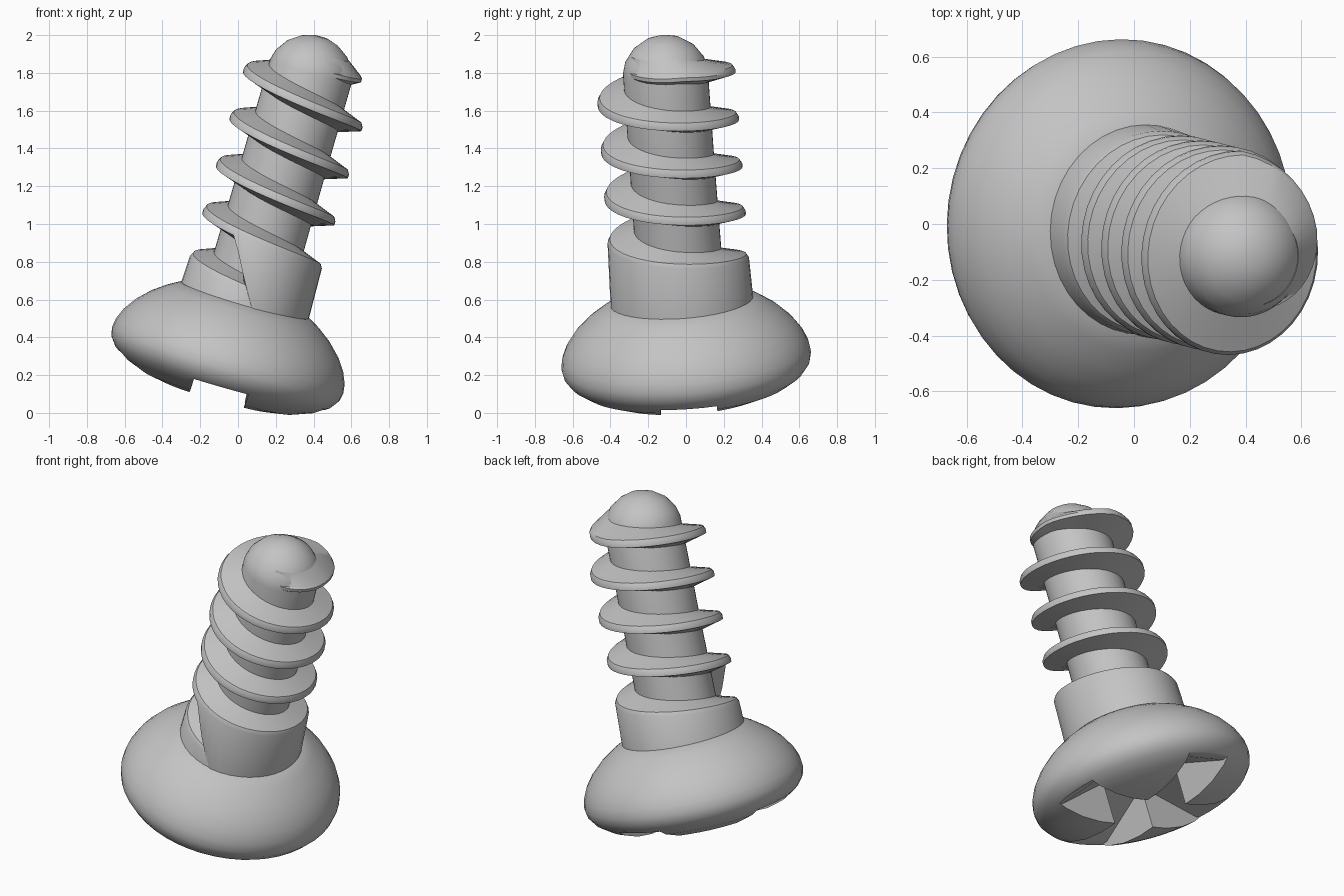
import bpy, bmesh, math
from mathutils import Vector, Matrix

if "Cube" in bpy.data.objects:
    bpy.data.objects.remove(bpy.data.objects["Cube"])

steel = bpy.data.materials.new("plain grey steel")
steel.use_nodes = True
grey = (0.55, 0.55, 0.55, 1)
steel.diffuse_color = grey
steel.node_tree.nodes["Principled BSDF"].inputs["Base Color"].default_value = grey

# Every part is built upright on its own axis, then leaned over together
axis = Vector((0.288, -0.072, 1)).normalized()
lean = Matrix.Translation((-0.063, 0.003, 0.25)) @ \
    Vector((0, 0, 1)).rotation_difference(axis).to_matrix().to_4x4()


def make(name, bm, angle=40):
    bmesh.ops.recalc_face_normals(bm, faces=bm.faces)
    mesh = bpy.data.meshes.new(name)
    bm.to_mesh(mesh)
    bm.free()
    mesh.materials.append(steel)
    ob = bpy.data.objects.new(name, mesh)
    bpy.context.collection.objects.link(ob)
    ob.matrix_world = lean
    smooth(ob, angle)
    return ob


def smooth(ob, angle):
    bpy.ops.object.select_all(action='DESELECT')
    ob.select_set(True)
    bpy.context.view_layer.objects.active = ob
    bpy.ops.object.shade_smooth_by_angle(angle=math.radians(angle))


def skin(bm, rings):
    """Join successive rings of points and cap both ends."""
    rows = [[bm.verts.new(p) for p in ring] for ring in rings]
    for a, b in zip(rows, rows[1:]):
        for i in range(len(a)):
            j = (i + 1) % len(a)
            bm.faces.new((a[i], a[j], b[j], b[i]))
    bm.faces.new(rows[0])
    bm.faces.new(rows[-1])


def polar(r, a, z, oval=1.0):
    return Vector((r * math.cos(a), r * oval * math.sin(a), z))


def lathe(name, profile, oval=1.0, steps=48):
    bm = bmesh.new()
    skin(bm, [[polar(r, math.tau * i / steps, z, oval) for i in range(steps)]
              for r, z in profile])
    return make(name, bm)


# Domed head, slightly oval
head = lathe("head", [
    (0.12, -0.172), (0.3, -0.17), (0.42, -0.148), (0.53, -0.105), (0.595, -0.06),
    (0.628, -0.015), (0.637, 0.03), (0.63, 0.08), (0.605, 0.14), (0.56, 0.205),
    (0.495, 0.27), (0.42, 0.325), (0.36, 0.36), (0.1, 0.4)], 1.04)

# Cross recess under the head: two bars with floors that deepen to the centre
for turn in (0, math.pi / 2):
    bm = bmesh.new()
    side = [(-0.7, -0.075), (-0.53, -0.075), (-0.15, 0.09), (0.15, 0.09),
            (0.53, -0.075), (0.7, -0.075), (0.7, -0.4), (-0.7, -0.4)]
    spin = Matrix.Rotation(turn, 3, 'Z')
    skin(bm, [[spin @ Vector((x, y, z)) for x, z in side] for y in (-0.15, 0.15)])
    cutter = make("recess_cutter", bm)
    cutter.hide_render = True
    cut = head.modifiers.new("recess", 'BOOLEAN')
    cut.object = cutter
    cut.operation = 'DIFFERENCE'
    cut.solver = 'EXACT'
    bpy.context.view_layer.objects.active = head
    bpy.ops.object.modifier_apply(modifier=cut.name)
    bpy.data.objects.remove(cutter)
smooth(head, 30)

# Shaft with a rounded tip
lathe("shaft", [(0.23, 0.3), (0.225, 1.1), (0.225, 1.63), (0.21, 1.685),
                (0.165, 1.75), (0.1, 1.795), (0.04, 1.815)])

# Collar core beneath the lowest turn of thread
lathe("collar", [(0.36, 0.26), (0.35, 0.34), (0.342, 0.41), (0.32, 0.44)], 1.06)

# Spiral thread, fading out at the tip and thickening into the collar
PITCH, STEPS = 0.26, 40
bm = bmesh.new()
rings = []
first, last = -0.2, 5.4
for i in range(int((last - first) * STEPS) + 1):
    turn = first + i / STEPS
    a = math.tau * turn
    z = min(1.66, 1.675 - PITCH * turn)
    fade = min(1, (turn - first) / 0.45)
    r = 0.205 + 0.14 * fade
    oval = 1 + 0.075 * fade
    fill = min(1, max(0, (turn - 3.68) / 0.12))
    low = z - 0.02 + (0.27 - z) * fill
    root_low = z - 0.07 + (0.27 - z) * fill
    rings.append([polar(0.18, a, z + 0.075), polar(r - 0.012, a, z + 0.022 * fade, oval),
                  polar(r, a, z, oval), polar(r + 0.01 * fill, a, low, oval),
                  polar(0.18, a, root_low)])
skin(bm, rings)
make("thread", bm, 35)
